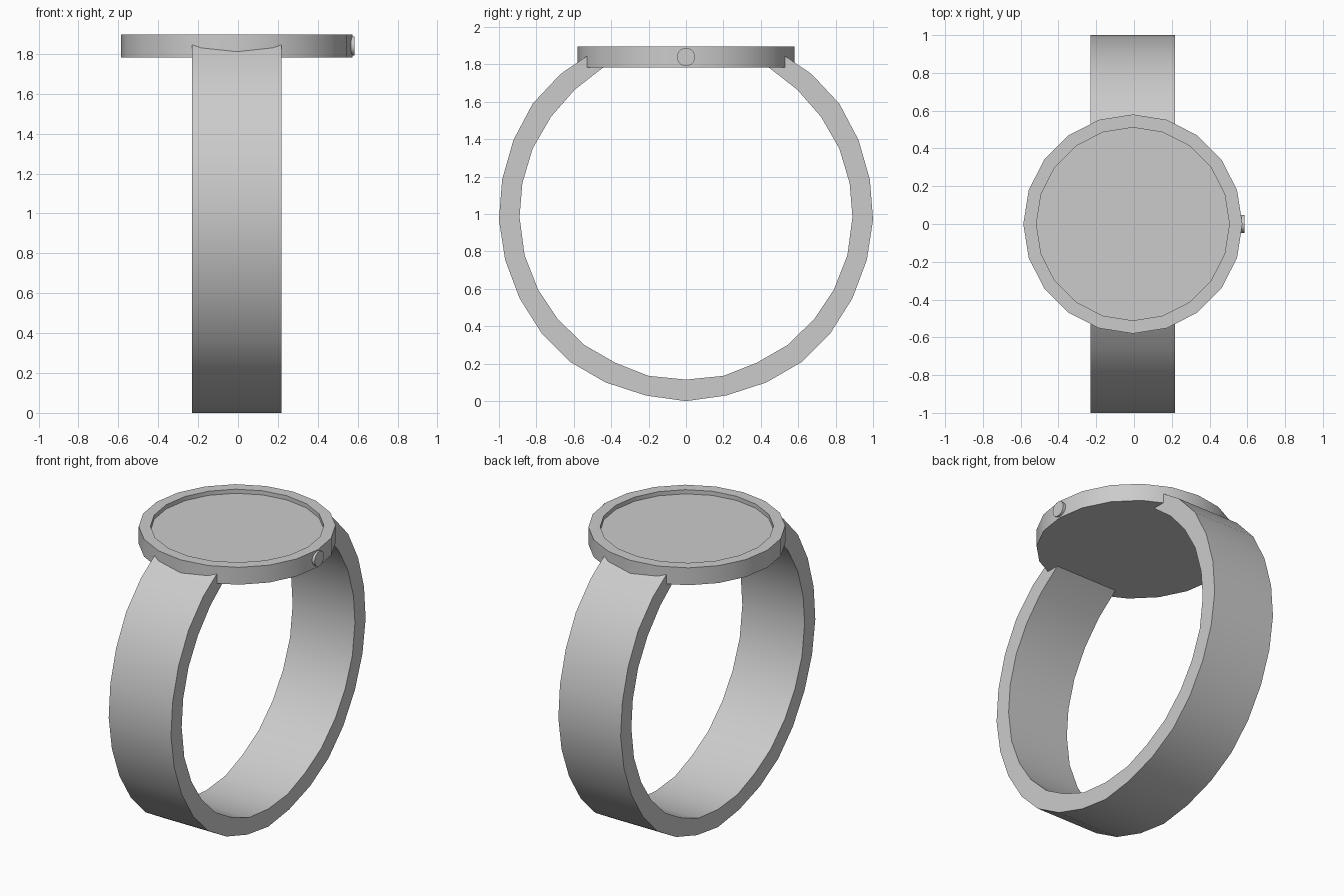
import bpy, bmesh, math

if "Cube" in bpy.data.objects:
    bpy.data.objects.remove(bpy.data.objects["Cube"])

CX = -0.006  # case and band sit slightly left so crown balances the bounds


def finish(name, bm):
    bmesh.ops.recalc_face_normals(bm, faces=bm.faces[:])
    me = bpy.data.meshes.new(name)
    bm.to_mesh(me)
    bm.free()
    ob = bpy.data.objects.new(name, me)
    bpy.context.collection.objects.link(ob)
    bpy.ops.object.select_all(action='DESELECT')
    ob.select_set(True)
    bpy.context.view_layer.objects.active = ob
    bpy.ops.object.shade_smooth_by_angle(angle=math.radians(30))
    return ob


# Band: half profiles (y, z) from the bottom up, mirrored across y
outer = [(0, 0), (0.215, 0.03), (0.43, 0.10), (0.62, 0.21), (0.77, 0.36),
         (0.89, 0.55), (0.967, 0.755), (1.0, 0.97), (0.983, 1.185),
         (0.923, 1.395), (0.82, 1.59), (0.67, 1.75), (0.528, 1.846)]
inner = [(0, 0.115), (0.20, 0.135), (0.378, 0.205), (0.543, 0.30),
         (0.687, 0.44), (0.79, 0.595), (0.863, 0.78), (0.89, 0.985),
         (0.875, 1.165), (0.82, 1.35), (0.722, 1.52), (0.595, 1.665),
         (0.44, 1.786)]


def mirrored(pts):
    return [(-y, z) for y, z in reversed(pts[1:])] + pts


bm = bmesh.new()
rings = []
for (oy, oz), (iy, iz) in zip(mirrored(outer), mirrored(inner)):
    corners = ((-0.224, oy, oz), (0.224, oy, oz), (0.224, iy, iz), (-0.224, iy, iz))
    rings.append([bm.verts.new((CX + x, y, z)) for x, y, z in corners])
for a, b in zip(rings, rings[1:]):
    for i in range(4):
        j = (i + 1) % 4
        bm.faces.new((a[i], a[j], b[j], b[i]))
bm.faces.new(rings[0])
bm.faces.new(rings[-1])
finish("watch_band", bm)

# Case: 20-sided disc with a recessed dial
Z0, Z1, R = 1.783, 1.896, 0.58
bm = bmesh.new()
bmesh.ops.create_cone(bm, cap_ends=True, segments=20, radius1=R, radius2=R, depth=Z1 - Z0)
bm.normal_update()
top = [f for f in bm.faces if f.normal.z > 0.9]
for v in bm.verts:
    v.co.x += CX
    v.co.z += (Z0 + Z1) / 2
bmesh.ops.inset_region(bm, faces=top, thickness=(R - 0.51) * math.cos(math.pi / 20))
dial = bmesh.ops.extrude_face_region(bm, geom=top)
bmesh.ops.delete(bm, geom=top, context='FACES_ONLY')
bmesh.ops.translate(bm, vec=(0, 0, -0.027),
                    verts=[g for g in dial['geom'] if isinstance(g, bmesh.types.BMVert)])
finish("watch_case", bm)

# Crown: small button on the right side
bm = bmesh.new()
bmesh.ops.create_cone(bm, cap_ends=True, segments=20, radius1=0.048, radius2=0.048, depth=0.035)
for v in bm.verts:
    x, y, z = v.co
    v.co = (z + 0.585 - 0.0175, y, 1.84 + x)
finish("crown", bm)
